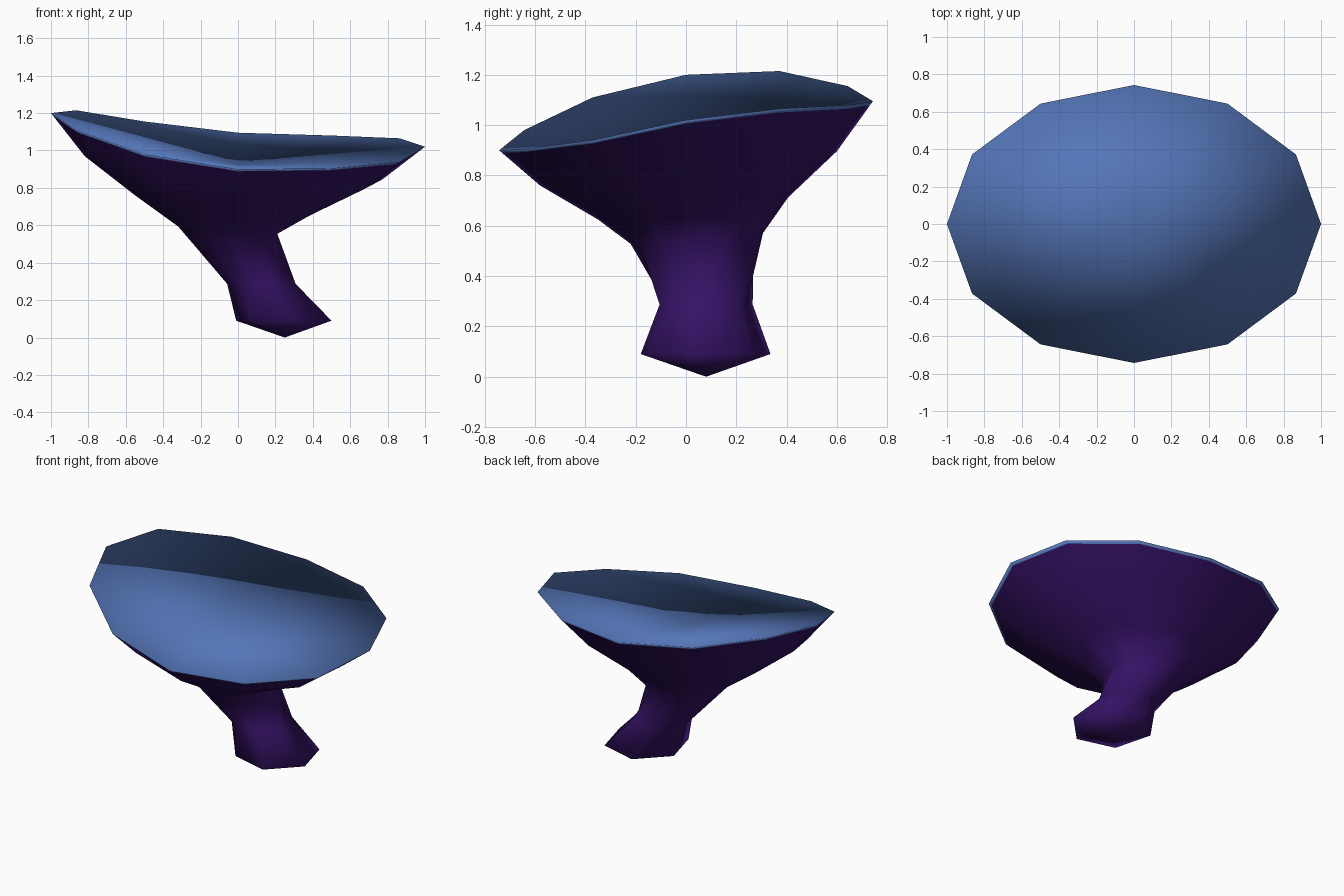
import bpy
import bmesh
import math

if "Cube" in bpy.data.objects:
    bpy.data.objects.remove(bpy.data.objects["Cube"])

SIDES = 12


def material(name, rgb):
    m = bpy.data.materials.new(name)
    m.diffuse_color = (*rgb, 1.0)
    m.use_nodes = True
    m.node_tree.nodes["Principled BSDF"].inputs["Base Color"].default_value = m.diffuse_color
    return m


blue = material("cap blue", (0.09, 0.18, 0.48))
purple = material("stem purple", (0.035, 0.006, 0.13))

# Wavy, tilted height of the rim, counter-clockwise from +x
RIM_Z = [1.02, 1.065, 1.08, 1.095, 1.155, 1.215,
         1.2, 1.11, 0.98, 0.9, 0.905, 0.94]

bm = bmesh.new()


def ring(cx, cy, rx, ry, slope, base, hexagonal=False):
    """Loop of points whose height follows the rim wave, scaled by slope."""
    pts = []
    for i in range(SIDES):
        a = math.tau * i / SIDES
        k = 1.0
        if hexagonal:
            a -= math.radians(15)
            k = 1.035 if i % 2 == 0 else 1.035 * math.cos(math.pi / 6)
        pts.append(bm.verts.new((cx + rx * k * math.cos(a),
                                 cy + ry * k * math.sin(a),
                                 base + slope * RIM_Z[i])))
    return pts


def bridge(low, high, mat):
    for i in range(SIDES):
        j = (i + 1) % SIDES
        bm.faces.new((low[i], low[j], high[j], high[i])).material_index = mat


def fan(loop, tip, mat):
    for i in range(SIDES):
        bm.faces.new((loop[i], loop[(i + 1) % SIDES], tip)).material_index = mat


# Leaning stem that flares into the cap underside
loops = [
    ring(0.245, 0.078, 0.255, 0.258, 0.0, 0.09, True),
    ring(0.125, 0.08, 0.183, 0.185, 0.0, 0.287, True),
    ring(-0.055, 0.043, 0.265, 0.263, 0.22, 0.33),
    ring(-0.06, 0.028, 0.49, 0.378, 0.45, 0.22),
    ring(-0.025, 0.01, 0.795, 0.59, 0.7, 0.13),
]
rim = ring(0, 0, 1.0, 0.743, 1.0, 0.0)

# Thin blue lip just below the rim
lip = [bm.verts.new(r.co.lerp(u.co, 0.08)) for r, u in zip(rim, loops[-1])]
for a, b in zip(loops, loops[1:]):
    bridge(a, b, 1)
bridge(loops[-1], lip, 1)
bridge(lip, rim, 0)

# Foot point and shallow dished cap top
fan(loops[0], bm.verts.new((0.25, 0.08, 0.0)), 1)
fan(rim, bm.verts.new((0.0, 0.0, 0.925)), 0)

bmesh.ops.recalc_face_normals(bm, faces=bm.faces)
for f in bm.faces:
    f.smooth = True

mesh = bpy.data.meshes.new("mushroom")
bm.to_mesh(mesh)
bm.free()
mesh.materials.append(blue)
mesh.materials.append(purple)
obj = bpy.data.objects.new("mushroom", mesh)
bpy.context.collection.objects.link(obj)
